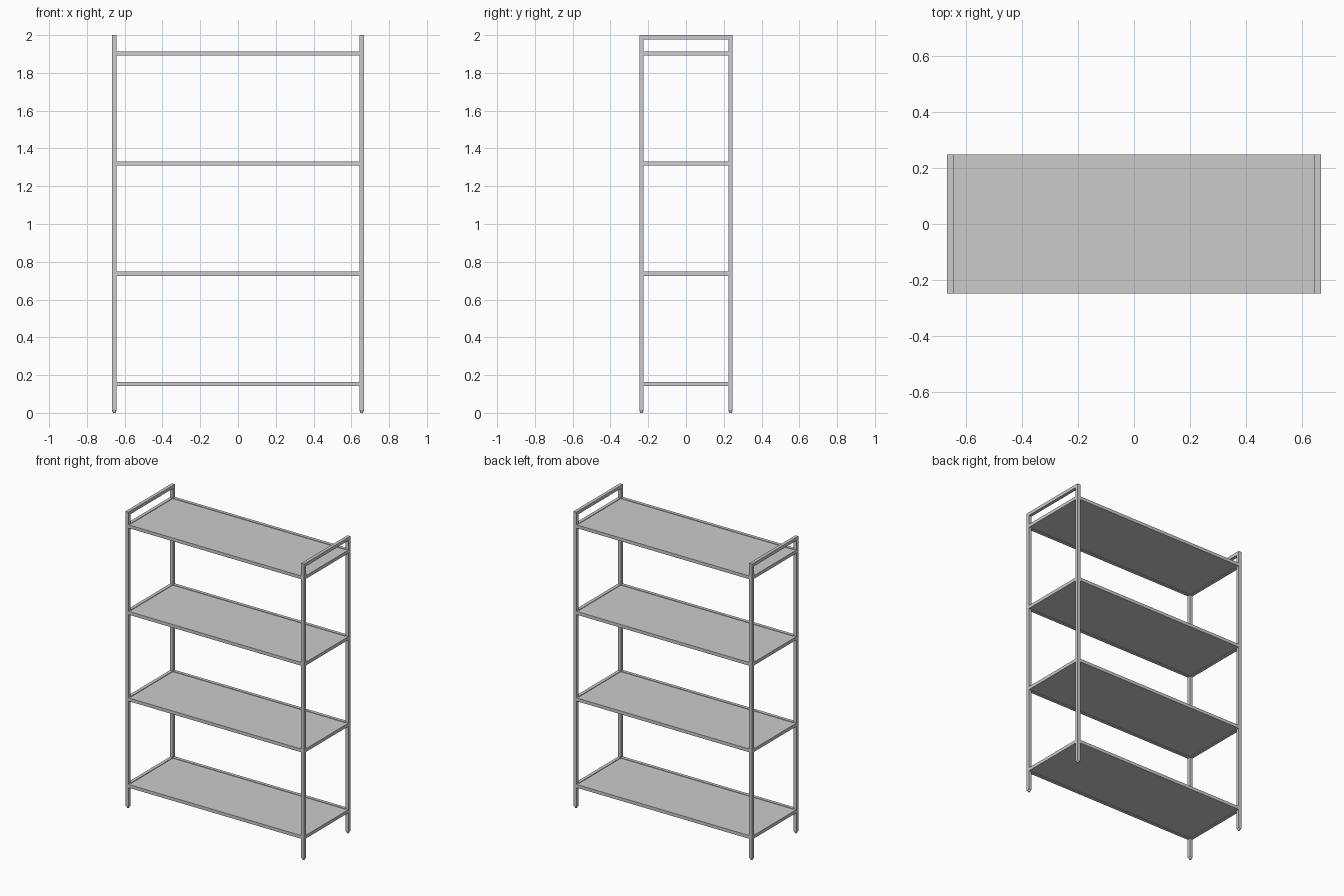
import bpy
import bmesh

cube = bpy.data.objects.get("Cube")
if cube:
    bpy.data.objects.remove(cube, do_unlink=True)

W, D, H = 0.666, 0.247, 2.0      # half width, half depth, height
T = 0.022                        # tube thickness
FOOT = 0.012                     # height of the glide under each post
SHELVES = [0.153 + 0.5835 * i for i in range(4)]

metal = bpy.data.materials.new("grey metal")
metal.use_nodes = True
grey = (0.6, 0.6, 0.6, 1)
metal.diffuse_color = grey
metal.node_tree.nodes["Principled BSDF"].inputs["Base Color"].default_value = grey


def finish(name, bm):
    mesh = bpy.data.meshes.new(name)
    bm.to_mesh(mesh)
    bm.free()
    mesh.materials.append(metal)
    obj = bpy.data.objects.new(name, mesh)
    bpy.context.collection.objects.link(obj)
    return obj


def box(name, center, size):
    bm = bmesh.new()
    bmesh.ops.create_cube(bm, size=1)
    bmesh.ops.scale(bm, vec=size, verts=bm.verts)
    bmesh.ops.translate(bm, vec=center, verts=bm.verts)
    return finish(name, bm)


def foot(name, x, y):
    bm = bmesh.new()
    bmesh.ops.create_cone(bm, cap_ends=True, segments=16, radius1=T * 0.3,
                          radius2=T * 0.5, depth=FOOT)
    bmesh.ops.translate(bm, vec=(x, y, FOOT / 2), verts=bm.verts)
    finish(name, bm)


px, py = W - T / 2, D - T / 2
sides = (("left", 1), ("right", -1))
ends = (("front", -1), ("back", 1))

# Four posts on tapered feet
for side, sx in sides:
    for end, sy in ends:
        box(f"{end}_{side}_post", (sx * px, sy * py, (H + FOOT) / 2), (T, T, H - FOOT))
        foot(f"{end}_{side}_foot", sx * px, sy * py)
    # Top bar joining the two posts of one side
    box(f"{side}_top_bar", (sx * px, 0, H - T / 2), (T, 2 * (D - T), T))

# Shelves: four rails around a thin panel set just below the rim
for i, z in enumerate(SHELVES, 1):
    for side, sx in sides:
        box(f"shelf_{i}_{side}_rail", (sx * px, 0, z), (T, 2 * (D - T), T))
    for end, sy in ends:
        box(f"shelf_{i}_{end}_rail", (0, sy * py, z), (2 * (W - T), T, T))
    box(f"shelf_{i}_panel", (0, 0, z), (2 * (W - T) - 0.002, 2 * (D - T) - 0.002, T - 0.006))
